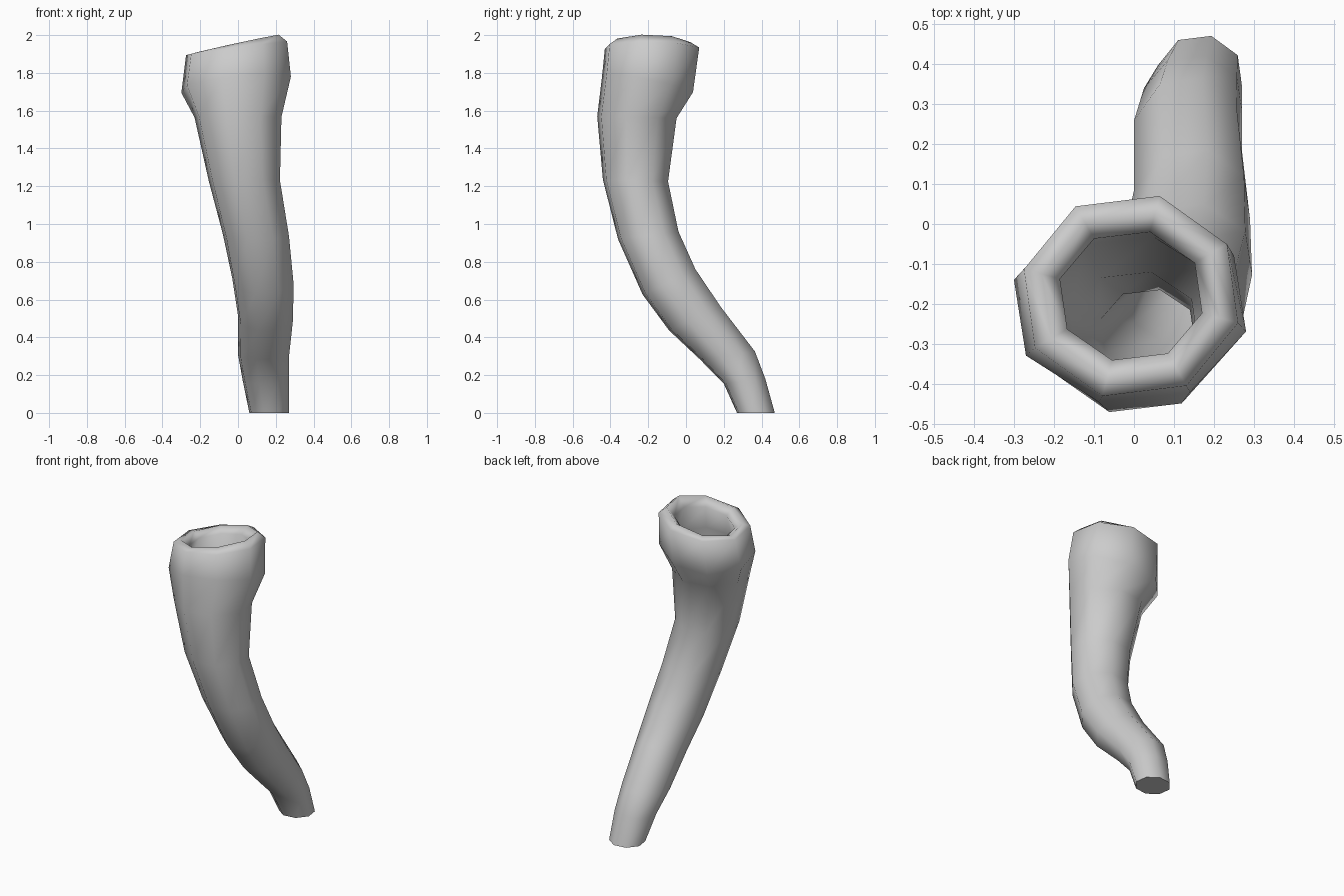
import bpy, bmesh
from math import cos, sin, radians

if "Cube" in bpy.data.objects:
    bpy.data.objects.remove(bpy.data.objects["Cube"])

SIDES, PHASE, WALL = 8, -15, 0.07
REACH = cos(radians(15))   # normalises the octagon to its extents

# Rings up the horn: x min, x max, front y, front z, back y, back z, sideways tilt
RINGS = [
    (0.06, 0.27, 0.27, 0.00, 0.47, 0.00, 0.0),
    (0.025, 0.27, 0.20, 0.155, 0.42, 0.18, 0.0),
    (0.00, 0.27, 0.074, 0.283, 0.365, 0.325, 0.0),
    (0.00, 0.29, -0.09, 0.437, 0.185, 0.56, 0.0),
    (-0.03, 0.295, -0.23, 0.627, 0.05, 0.76, 0.0),
    (-0.08, 0.27, -0.36, 0.92, -0.04, 0.96, 0.0),
    (-0.155, 0.222, -0.44, 1.235, -0.095, 1.225, 0.0),
    (-0.23, 0.23, -0.47, 1.57, -0.05, 1.56, 0.0),
    (-0.30, 0.28, -0.445, 1.785, 0.037, 1.69, 0.03),
    (-0.275, 0.26, -0.43, 1.935, 0.07, 1.925, 0.035),
]

bm = bmesh.new()


def add_ring(r, inset=0.0, lift=0.0, tilt=0.0):
    x0, x1, yf, zf, yb, zb, t = r
    cx, cy, cz = (x0 + x1) / 2, (yf + yb) / 2, (zf + zb) / 2
    rx, ry = (x1 - x0) / 2, (yb - yf) / 2
    kx, ky = (rx - inset) / rx, (ry - inset) / ry
    out = []
    for i in range(SIDES):
        a = radians(PHASE + 360 / SIDES * i)
        u, v = cos(a) / REACH * kx, sin(a) / REACH * ky
        out.append(bm.verts.new((cx + rx * u, cy + ry * v,
                                 cz + (zb - zf) / 2 * v + (t + tilt) * u + lift)))
    return out


# Outer wall, rounded rim, then the inner wall down the hollow
loops = [add_ring(r) for r in RINGS]
loops.append(add_ring(RINGS[-1], 0.045, 0.023, 0.023))
loops.append(add_ring(RINGS[-1], 0.09, -0.02, 0.015))
loops += [add_ring(r, WALL) for r in reversed(RINGS[1:-1])]

for a, b in zip(loops, loops[1:]):
    for i in range(SIDES):
        j = (i + 1) % SIDES
        bm.faces.new((a[i], a[j], b[j], b[i])).smooth = True

# Flat foot and floor of the hollow
foot = bm.faces.new(list(reversed(loops[0])))
bm.faces.new(loops[-1])
for e in foot.edges:
    e.smooth = False

mesh = bpy.data.meshes.new("curved_horn")
bm.to_mesh(mesh)
bm.free()
horn = bpy.data.objects.new("curved_horn", mesh)
bpy.context.collection.objects.link(horn)
